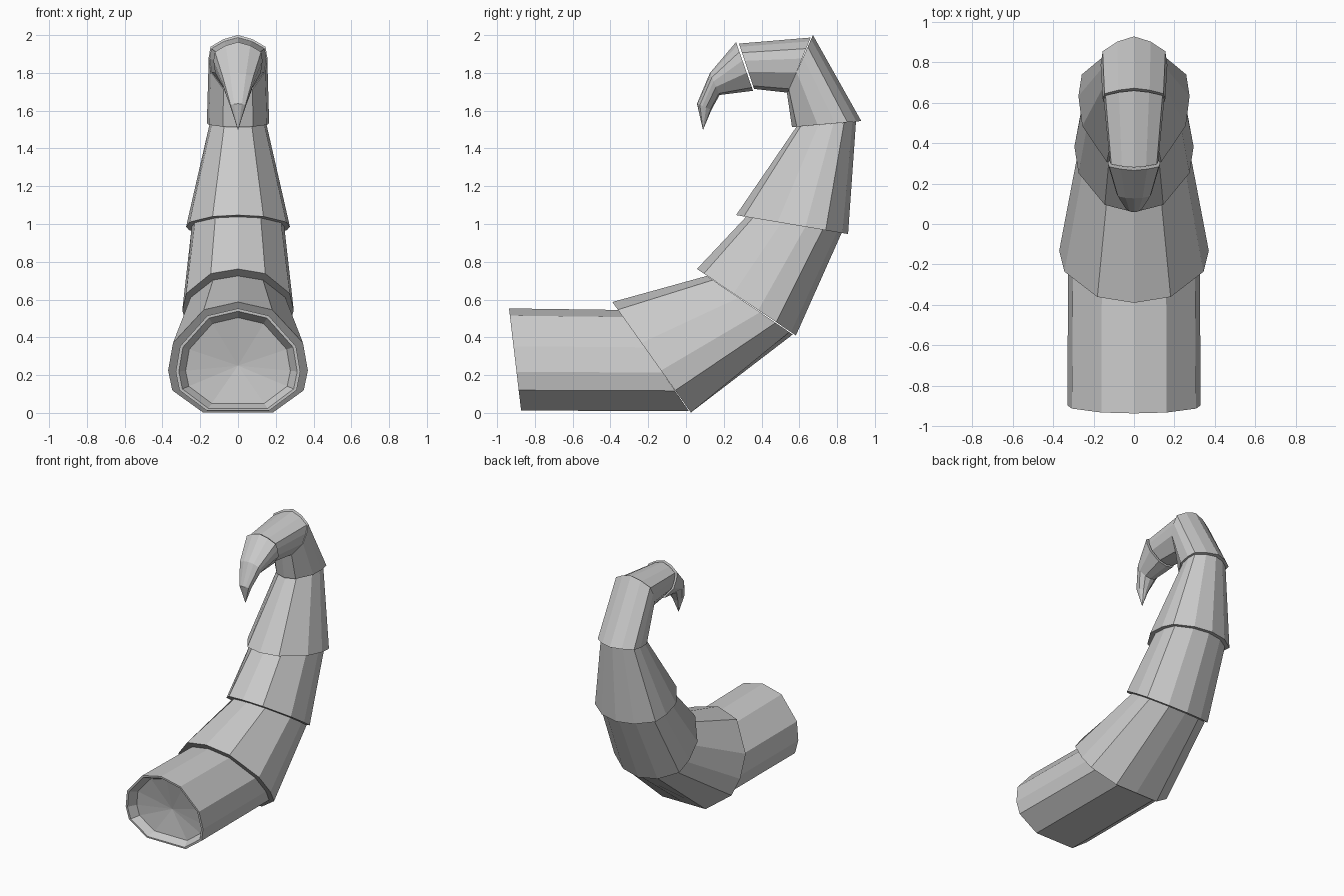
import bpy, bmesh
from mathutils import Vector

if "Cube" in bpy.data.objects:
    bpy.data.objects.remove(bpy.data.objects["Cube"])

# Cross-section of half a ring: (share of half width, share of height from belly to ridge)
SECTION = [(0.5, 0.0), (0.94, 0.2), (1.0, 0.38), (0.93, 0.63), (0.49, 0.93)]


def ring_points(belly, ridge, width, bump=0.0):
    """Ring in the tilted plane through belly and ridge, both given as (y, z)."""
    b, r = Vector((0, *belly)), Vector((0, *ridge))
    half = [(w, bump if t == 0 else t) for w, t in SECTION]
    outline = [(0, 0)] + half + [(0, 1)] + [(-w, t) for w, t in reversed(half)]
    return [b.lerp(r, t) + Vector((w * width, 0, 0)) for w, t in outline]


def loft(name, rings, tip=None, socket=False):
    bm = bmesh.new()
    loops = [[bm.verts.new(p) for p in ring_points(*r)] for r in rings]
    n = len(loops[0])

    def bridge(a, b):
        for i in range(n):
            j = (i + 1) % n
            bm.faces.new((a[i], a[j], b[j], b[i]))

    def fan(loop, point):
        v = bm.verts.new(point)
        for i in range(n):
            bm.faces.new((loop[i], loop[(i + 1) % n], v))

    for a, b in zip(loops, loops[1:]):
        bridge(a, b)
    if socket:
        # thin lip, sloping inner band and shallow hollow
        centre = sum((v.co for v in loops[0]), Vector()) / n
        prev = loops[0]
        for scale, depth in ((0.95, 0.0), (0.84, 0.06)):
            inner = [bm.verts.new(centre + (v.co - centre) * scale + Vector((0, depth, 0)))
                     for v in loops[0]]
            bridge(prev, inner)
            prev = inner
        fan(prev, centre + Vector((0, 0.1, 0)))
    else:
        bm.faces.new(loops[0])
    if tip:
        fan(loops[-1], (0, *tip))
    else:
        bm.faces.new(loops[-1])
    bmesh.ops.recalc_face_normals(bm, faces=bm.faces)
    mesh = bpy.data.meshes.new(name)
    bm.to_mesh(mesh)
    bm.free()
    obj = bpy.data.objects.new(name, mesh)
    bpy.context.collection.objects.link(obj)


# Tail base with the hollow end
loft("tail_base", [((-0.873, 0.012), (-0.937, 0.553), 0.33),
                   ((0.015, 0.01), (-0.35, 0.545), 0.325)], socket=True)

# Overlapping plates, each ring: belly (y, z), ridge (y, z), half width, belly bump
plates = [
    [((0.026, 0.002), (-0.39, 0.587), 0.37), ((0.565, 0.415), (0.11, 0.725), 0.27, 0.04)],
    [((0.582, 0.41), (0.058, 0.762), 0.295, 0.05), ((0.825, 0.955), (0.32, 1.04), 0.245, 0.05)],
    [((0.858, 0.947), (0.265, 1.047), 0.275, 0.05), ((0.90, 1.542), (0.585, 1.515), 0.15, 0.06)],
    [((0.928, 1.545), (0.561, 1.513), 0.165, 0.07), ((0.672, 2.0), (0.535, 1.69), 0.155, 0.07)],
    [((0.66, 1.987), (0.54, 1.695), 0.15, 0.07), ((0.28, 1.955), (0.36, 1.715), 0.12, 0.07)],
]
for i, rings in enumerate(plates):
    loft(f"tail_plate_{i + 1}", rings)

# Hooked sting
loft("sting", [((0.265, 1.963), (0.355, 1.705), 0.13, 0.07),
               ((0.127, 1.80), (0.178, 1.683), 0.085, 0.05),
               ((0.058, 1.637), (0.135, 1.605), 0.042, 0.05)], tip=(0.09, 1.497))
